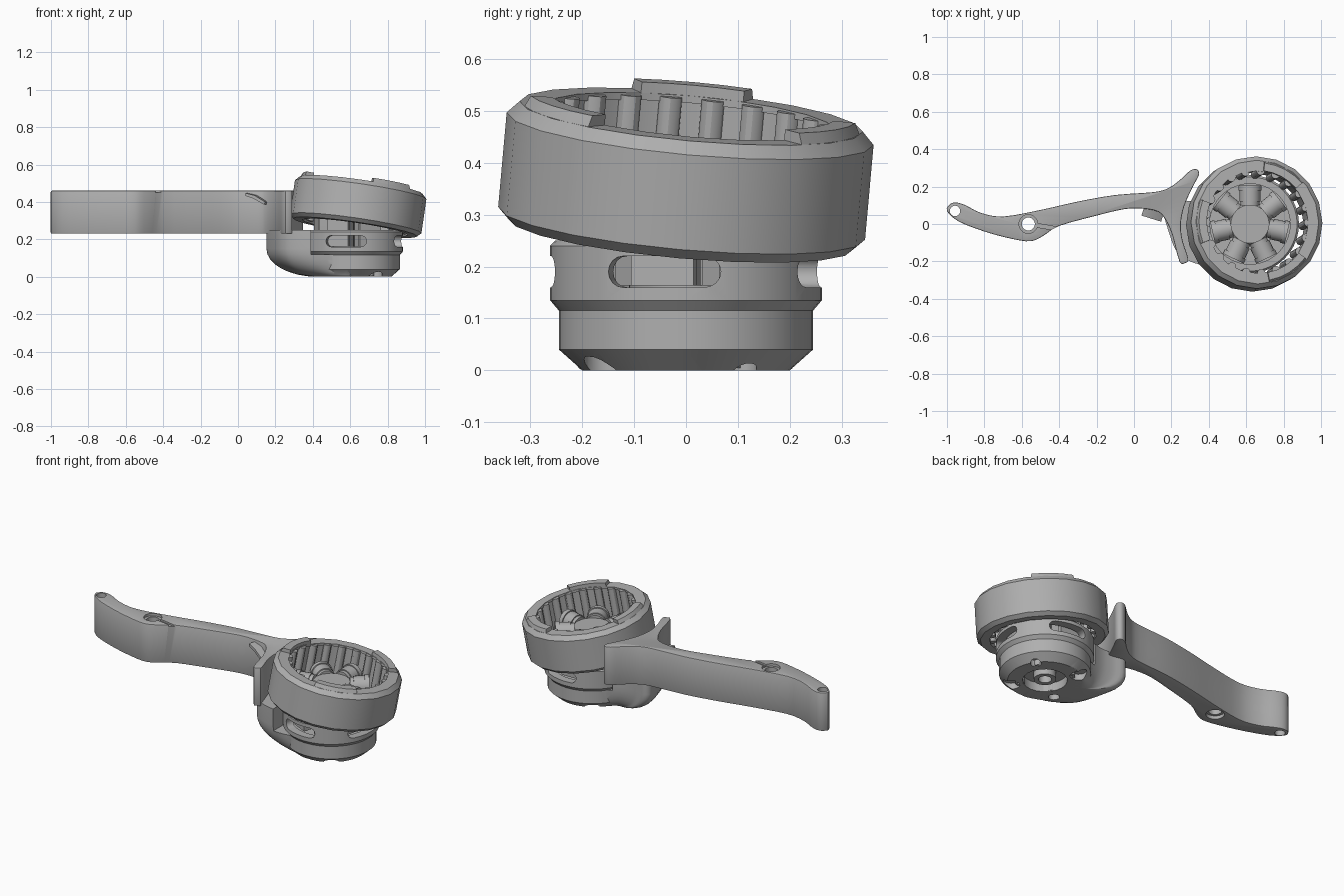
import bpy, bmesh, math
from mathutils import Vector, Matrix

cube = bpy.data.objects.get("Cube")
if cube:
    bpy.data.objects.remove(cube, do_unlink=True)

grey = bpy.data.materials.new("mid grey")
grey.use_nodes = True
grey.diffuse_color = (0.43, 0.43, 0.43, 1)
grey.node_tree.nodes["Principled BSDF"].inputs["Base Color"].default_value = (0.43, 0.43, 0.43, 1)

CX = 0.62                                        # motor axis
MOTOR = Matrix.Translation((CX, 0, 0))
AXIS = Vector((0.145, 0.09, 1)).normalized()     # leaning bell axis
BELL = Matrix.Translation((0.643, 0, 0.377)) @ Vector((0, 0, 1)).rotation_difference(AXIS).to_matrix().to_4x4()


def finish(name, bm, matrix=Matrix()):
    bmesh.ops.remove_doubles(bm, verts=bm.verts, dist=0.0002)
    bmesh.ops.recalc_face_normals(bm, faces=bm.faces)
    bmesh.ops.transform(bm, matrix=matrix, verts=bm.verts)
    mesh = bpy.data.meshes.new(name)
    bm.to_mesh(mesh)
    bm.free()
    mesh.materials.append(grey)
    ob = bpy.data.objects.new(name, mesh)
    bpy.context.collection.objects.link(ob)
    return ob


def activate(ob):
    bpy.ops.object.select_all(action='DESELECT')
    ob.select_set(True)
    bpy.context.view_layer.objects.active = ob


def smooth(ob):
    activate(ob)
    bpy.ops.object.shade_smooth_by_angle(angle=math.radians(30))


def boolean(ob, cutter, operation='DIFFERENCE'):
    mod = ob.modifiers.new("cut", 'BOOLEAN')
    mod.operation, mod.object, mod.solver = operation, cutter, 'EXACT'
    activate(ob)
    bpy.ops.object.modifier_apply(modifier=mod.name)
    bpy.data.objects.remove(cutter, do_unlink=True)


def loft(name, rows, matrix=Matrix()):
    """Skin through equal loops of points, capped at both ends."""
    bm = bmesh.new()
    loops = [[bm.verts.new(p) for p in row] for row in rows]
    bm.faces.new(loops[0])
    bm.faces.new(loops[-1])
    for a, b in zip(loops, loops[1:]):
        for i in range(len(a)):
            j = (i + 1) % len(a)
            bm.faces.new((a[i], a[j], b[j], b[i]))
    return finish(name, bm, matrix)


def prism(name, points, low, high, axes="xyz", matrix=Matrix()):
    """Outline in the first two axes, extruded along the third."""
    def place(p, level):
        named = dict(zip(axes, (p[0], p[1], level)))
        return [named[a] for a in "xyz"]
    return loft(name, [[place(p, level) for p in points] for level in (low, high)], matrix)


def lathe(name, profile, steps=40, start=0, end=360, matrix=MOTOR):
    """Closed (radius, z) loop turned round z."""
    bm = bmesh.new()
    full = end - start == 360
    rings = []
    for i in range(steps + (0 if full else 1)):
        a = math.radians(start + (end - start) * i / steps)
        rings.append([bm.verts.new((r * math.cos(a), r * math.sin(a), z)) for r, z in profile])
    n = len(profile)
    for i in range(steps):
        p, q = rings[i], rings[(i + 1) % len(rings)]
        for k in range(n):
            m = (k + 1) % n
            if profile[k][0] or profile[m][0]:
                corners = [p[k], q[k], q[m], p[m]]
                if not profile[k][0]:
                    corners = [p[k], q[m], p[m]]
                elif not profile[m][0]:
                    corners = [p[k], q[k], p[m]]
                bm.faces.new(corners)
    if not full:
        bm.faces.new(rings[0])
        bm.faces.new(rings[-1])
    return finish(name, bm, matrix)


def rod(name, x, y, radius, low, high, matrix=Matrix(), steps=20):
    place = matrix @ Matrix.Translation((x, y, 0))
    return lathe(name, [(0, low), (radius, low), (radius, high), (0, high)], steps, matrix=place)


def spline(points, steps=3):
    """Closed rounded outline through the points."""
    out, n = [], len(points)
    for i in range(n):
        a, b, c, d = (Vector(points[(i + k) % n]) for k in (-1, 0, 1, 2))
        for s in range(steps):
            t = s / steps
            out.append(0.5 * (2 * b + (c - a) * t + (2 * a - 5 * b + 4 * c - d) * t * t
                              + (3 * b - a - 3 * c + d) * t ** 3))
    return out


def stadium(half, radius, middle):
    """Level slot outline with round ends."""
    return [(s * (half + radius * math.sin(t)), middle - s * radius * math.cos(t))
            for s in (1, -1) for t in [math.pi * k / 8 for k in range(9)]]


# Swept arm ending in a curved flange
upper = [(-1, .07), (-.985, .105), (-.95, .115), (-.9, .1), (-.82, .06), (-.7, .04), (-.5, .075),
         (-.3, .12), (-.1, .155), (.1, .17), (.18, .19), (.245, .235), (.3, .285), (.335, .293), (.348, .265)]
lower = [(.315, .2), (.27, .1), (.25, 0), (.26, -.09), (.29, -.185), (.275, -.208), (.243, -.2),
         (.205, -.06), (.17, .02), (.13, .065), (.05, .082), (-.05, .08), (-.2, .045), (-.4, -.01),
         (-.48, -.06), (-.55, -.092), (-.65, -.08), (-.8, -.04), (-.94, .015)]
arm = prism("arm", spline(upper + lower), .23, .46)
bevel = arm.modifiers.new("soft edges", 'BEVEL')
bevel.width, bevel.segments, bevel.limit_method, bevel.angle_limit = .006, 2, 'ANGLE', 1
activate(arm)
bpy.ops.object.modifier_apply(modifier=bevel.name)
for x, y, r in ((-.957, .07, .028), (-.565, 0, .035)):
    boolean(arm, rod("hole", x, y, r, .1, .6))
for low, high in ((.2, .25), (.445, .5)):
    boolean(arm, rod("countersink", -.565, 0, .05, low, high))
boolean(arm, prism("cable_groove", [(-.53, -.015), (-.36, -.045), (-.36, -.025), (-.53, .005)], .45, .5))
smooth(arm)

# Cable clip on the front of the arm
turned = Matrix.Translation((.04, .045, 0)) @ Matrix.Rotation(-.3, 4, 'Z')
smooth(prism("cable_clip", [(0, .447), (.05, .435), (.11, .4), (.105, .385), (.045, .418), (0, .432)],
             0, .05, "xzy", turned))

# Motor mount: rounded bowl growing from the foot circle up to the flange, waisted at the back
outline = spline([(.62, .2), (.5, .185), (.42, .15), (.33, .125), (.25, .125), (.18, .135), (.152, .09),
                  (.185, -.04), (.23, -.15), (.3, -.2), (.4, -.225), (.5, -.22), (.62, -.2)], 4)
base = [Vector((CX, 0)) + (p - Vector((CX, 0))).normalized() * .2 for p in outline]
rows = []
for k in range(9):
    a = math.pi / 2 * k / 8
    rows.append([(*b.lerp(p, math.sin(a)), .15 * (1 - math.cos(a))) for p, b in zip(outline, base)])
rows.append([(*p, .25) for p in outline])
mount = loft("motor_mount", rows)
boolean(mount, prism("housing_seat", [(.39, -.4), (1, -.4), (1, .4), (.39, .4)], .118, .4))
boolean(mount, lathe("foot", [(0, 0), (.2, 0), (.245, .04), (.245, .12), (0, .12)]), 'UNION')

# Underside recess with scoops and screw bosses
boolean(mount, rod("recess", CX, 0, .12, -.1, .05))
for i in range(4):
    a = math.radians(35 + 90 * i)
    c, s = math.cos(a), math.sin(a)
    boolean(mount, rod("scoop", CX + .185 * c, .185 * s, .045 if i % 2 else .03, -.1, .036))
    smooth(lathe("screw_boss", [(.013, .004), (.026, .004), (.026, .055), (.013, .055)], 16,
                 matrix=MOTOR @ Matrix.Translation((.14 * c, .14 * s, 0))))
smooth(mount)
smooth(lathe("underside_hub", [(.035, .006), (.06, .006), (.06, .06), (.035, .06)]))

# Slotted motor housing
housing = lathe("motor_housing", [(0, .115), (.245, .115), (.262, .135), (.262, .24), (.252, .25),
                                  (.215, .25), (.215, .145), (0, .145)])
for angle in (80, 170, 260, 350):
    turn = MOTOR @ Matrix.Rotation(math.radians(angle), 4, 'Z')
    boolean(housing, prism("slot", stadium(.08, .03, .19), .18, .4, "yzx", turn))
smooth(housing)

# Stator hub with fat round-topped windings between flanged teeth
smooth(lathe("stator_hub", [(0, .13), (.11, .13), (.11, .385), (.102, .393), (0, .393)]))
for i in range(7):
    turn = MOTOR @ Matrix.Rotation(math.radians(90 + 360 * i / 7), 4, 'Z')
    for name, wide, inner, outer in (("tooth_root", .05, .1, .122), ("winding", .056, .12, .182),
                                     ("tooth_end", .062, .18, .205)):
        arch = [(wide * math.cos(t), .36 + wide * math.sin(t)) for t in [math.pi * k / 12 for k in range(13)]]
        smooth(prism(name, arch + [(-wide, .163), (wide, .163)], inner, outer, "yzx", turn))

# Tilted motor bell with raised rim tabs and inner magnets
smooth(lathe("motor_bell", [(.285, -.115), (.335, -.115), (.355, -.095), (.355, .09), (.332, .114),
                            (.275, .114), (.275, .1), (.285, .1)], 20, matrix=BELL))
for middle in (62, 180, 302):
    smooth(lathe("rim_tab", [(.276, .1), (.335, .1), (.318, .135), (.276, .135)], 4,
                 middle - 21, middle + 21, BELL))
for i in range(21):
    a = 2 * math.pi * i / 21
    smooth(rod("magnet", .275 * math.cos(a), .275 * math.sin(a), .022, -.105, .11, BELL, 12))
